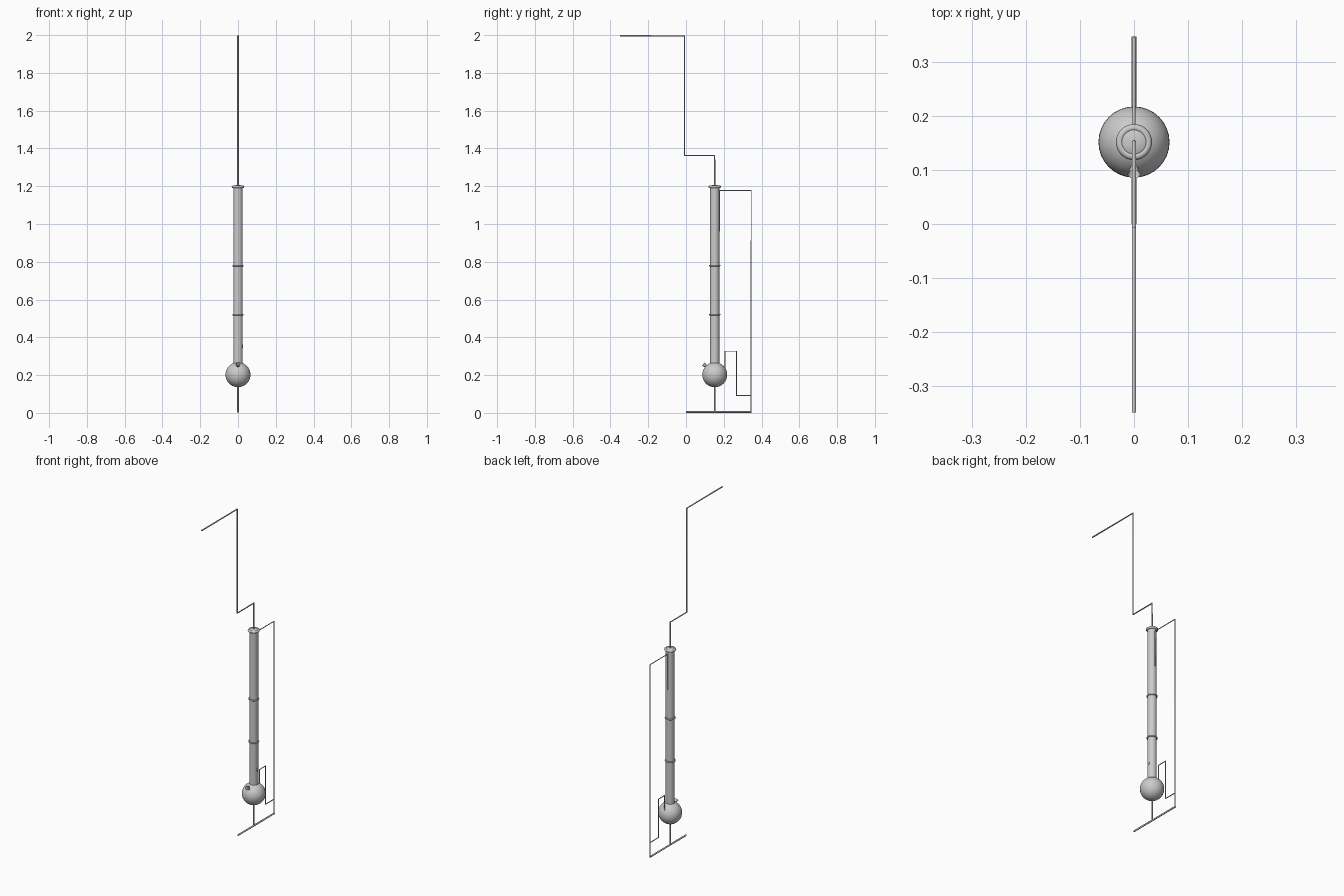
import bpy
from math import radians
from mathutils import Vector

if "Cube" in bpy.data.objects:
    bpy.data.objects.remove(bpy.data.objects["Cube"])

Y = 0.152  # column axis


def finish(name, angle=40):
    o = bpy.context.object
    o.name = name
    bpy.ops.object.shade_smooth_by_angle(angle=radians(angle))
    return o


def pipe(name, pts, r):
    """Sharp-cornered round pipe through (y, z) points in the x = 0 plane."""
    cu = bpy.data.curves.new(name, 'CURVE')
    cu.dimensions = '3D'
    cu.bevel_depth = r
    cu.bevel_resolution = 3
    cu.use_fill_caps = True
    sp = cu.splines.new('POLY')
    sp.points.add(len(pts) - 1)
    for p, (y, z) in zip(sp.points, pts):
        p.co = (0, y, z, 1)
    o = bpy.data.objects.new(name, cu)
    bpy.context.collection.objects.link(o)
    bpy.context.view_layer.objects.active = o
    bpy.ops.object.select_all(action='DESELECT')
    o.select_set(True)
    bpy.ops.object.convert(target='MESH')
    return finish(name)


def cone(name, a, b, r1, r2, fill='NGON', verts=32):
    a, b = Vector(a), Vector(b)
    bpy.ops.mesh.primitive_cone_add(vertices=verts, radius1=r1, radius2=r2,
                                    depth=(b - a).length, end_fill_type=fill,
                                    location=(a + b) / 2)
    bpy.context.object.rotation_euler = (b - a).to_track_quat('Z', 'Y').to_euler()
    return finish(name)


# Round boiler flask
bpy.ops.mesh.primitive_uv_sphere_add(segments=32, ring_count=20, radius=0.066,
                                     location=(0, Y, 0.202))
finish("boiler_flask")

# Column with domed lid and joint rings
cone("column", (0, Y, 0.25), (0, Y, 1.2), 0.025, 0.025)
bpy.ops.mesh.primitive_uv_sphere_add(segments=32, ring_count=16, radius=0.027,
                                     location=(0, Y, 1.197))
bpy.context.object.scale = (1, 1, 0.35)
finish("column_lid")
for i, (z, minor) in enumerate([(0.52, 0.004), (0.78, 0.004), (1.197, 0.007)]):
    bpy.ops.mesh.primitive_torus_add(major_segments=32, minor_segments=10,
                                     major_radius=0.0265, minor_radius=minor,
                                     location=(0, Y, z))
    finish(f"joint_ring_{i + 1}")

# Filling funnel on the front shoulder and port on the column side
cone("filling_funnel", (0, 0.11, 0.243), (0, 0.092, 0.258), 0.004, 0.012, 'NOTHING', 16)
port = cone("side_port", (0.018, Y, 0.353), (0.0265, Y, 0.353), 0.01, 0.01, verts=20)
port.scale.x = 0.65

# Pipework
pipe("vapour_pipe", [(-0.35, 1.996), (-0.008, 1.996), (-0.008, 1.362),
                     (Y, 1.362), (Y, 1.2)], 0.004)
pipe("return_pipe", [(0.178, 0.96), (0.178, 1.177), (0.345, 1.177),
                     (0.345, 0.007)], 0.003)
pipe("base_pipe", [(0.0, 0.005), (0.348, 0.005)], 0.005)
pipe("drain_pipe", [(Y, 0.15), (Y, 0.005)], 0.004)
pipe("siphon_pipe", [(0.345, 0.092), (0.267, 0.092), (0.267, 0.326),
                     (0.206, 0.326), (0.206, 0.23)], 0.003)
